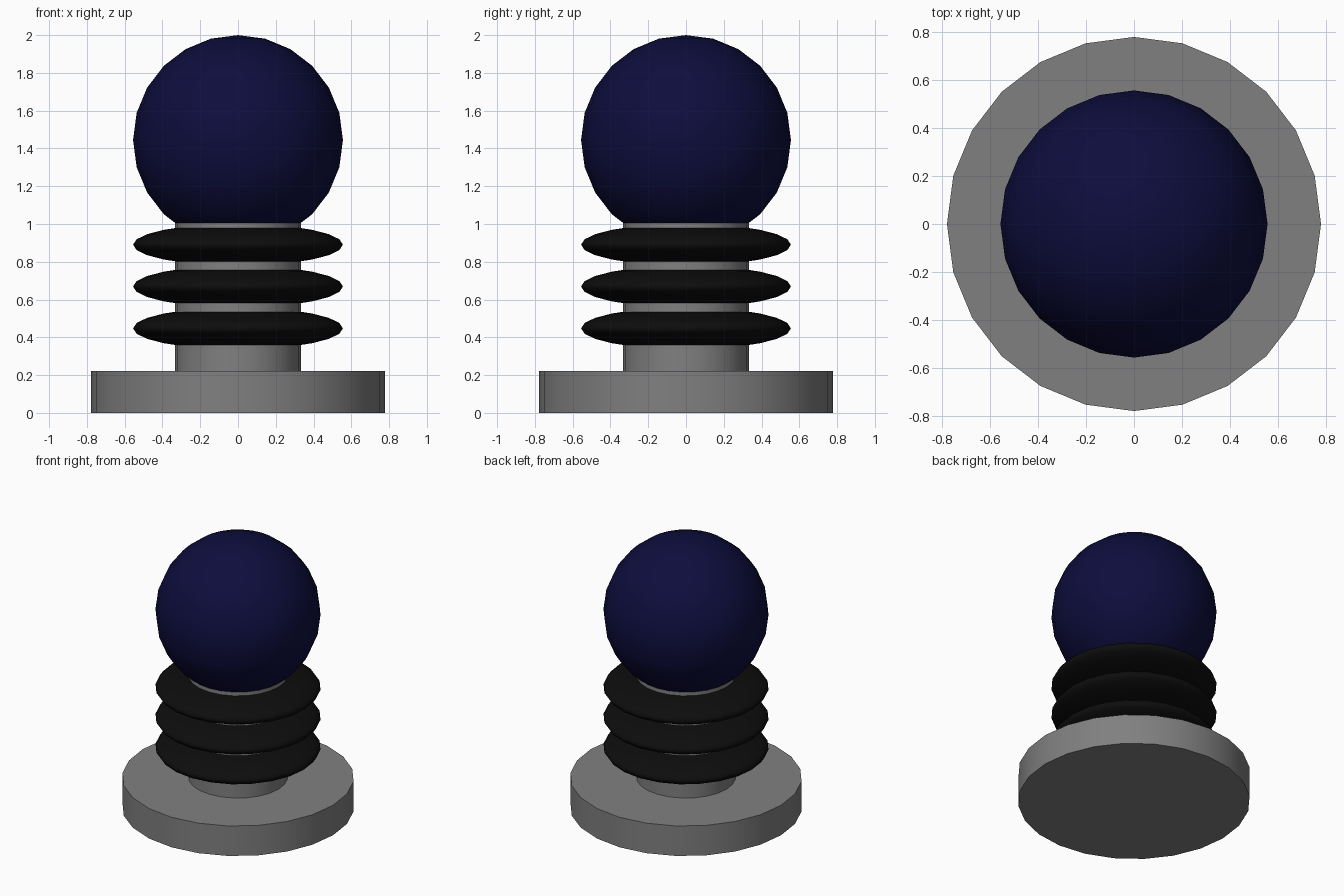
import bpy
import math

if "Cube" in bpy.data.objects:
    bpy.data.objects.remove(bpy.data.objects["Cube"])

SIDES = 24


def material(name, rgb):
    mat = bpy.data.materials.new(name)
    mat.diffuse_color = (*rgb, 1.0)
    mat.use_nodes = True
    mat.node_tree.nodes["Principled BSDF"].inputs["Base Color"].default_value = mat.diffuse_color
    return mat


def finish(name, mat):
    obj = bpy.context.object
    obj.name = name
    obj.data.materials.append(mat)
    bpy.ops.object.shade_smooth_by_angle(angle=math.radians(40))
    return obj


def cylinder(name, radius, z0, z1, mat):
    bpy.ops.mesh.primitive_cylinder_add(
        vertices=SIDES, radius=radius, depth=z1 - z0, location=(0, 0, (z0 + z1) / 2))
    return finish(name, mat)


def sphere(name, radius, z, mat):
    bpy.ops.mesh.primitive_uv_sphere_add(
        segments=SIDES, ring_count=12, radius=radius, location=(0, 0, z))
    return finish(name, mat)


grey = material("grey_metal", (0.216, 0.216, 0.216))
black = material("black_rubber", (0.004, 0.004, 0.004))
navy = material("dark_blue", (0.004, 0.004, 0.047))

# Round foot and the post rising from it into the ball
cylinder("base_disc", 0.778, 0.0, 0.222, grey)
cylinder("post", 0.333, 0.222, 1.11, grey)

# Three flattened discs around the post
for i in range(3):
    ring = sphere(f"ring_{i + 1}", 0.5555, 0.4475 + 0.2215 * i, black)
    ring.scale.z = 0.2

# Ball on top
sphere("ball", 0.5555, 1.4445, navy)
